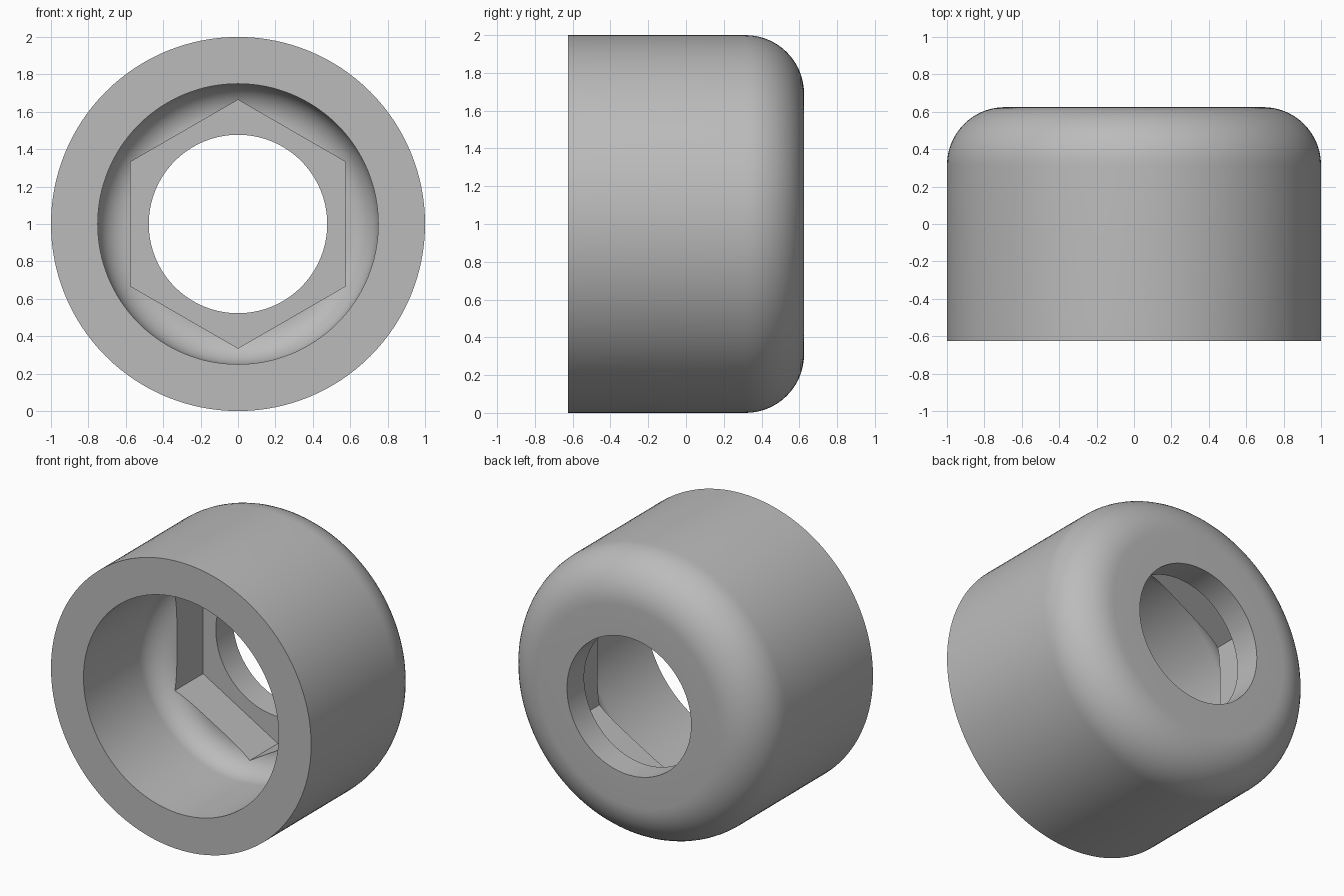
import bpy
import bmesh
import math
from mathutils import Matrix, Vector

cube = bpy.data.objects.get("Cube")
if cube:
    bpy.data.objects.remove(cube, do_unlink=True)

SEGMENTS = 128
BACK, FRONT = 0.625, -0.625
OUTER, BORE, HOLE = 1.0, 0.75, 0.477
BORE_FLOOR, HEX_FLOOR = 0.15, 0.4375
OUTER_FILLET, BORE_FILLET = 0.31, 0.17
HEX_RADIUS = 0.664

# Material
grey = bpy.data.materials.new("plain grey")
grey.use_nodes = True
colour = (0.5, 0.5, 0.5, 1)
grey.diffuse_color = colour
grey.node_tree.nodes["Principled BSDF"].inputs["Base Color"].default_value = colour


def fillet(radius, depth, size, steps=14):
    """Quarter round from the side wall to the face, as (radius, y) points."""
    return [(radius - size + size * math.cos(a), depth - size + size * math.sin(a))
            for a in (math.pi / 2 * i / steps for i in range(steps + 1))]


def make_object(name, bm):
    bmesh.ops.recalc_face_normals(bm, faces=bm.faces)
    mesh = bpy.data.meshes.new(name)
    bm.to_mesh(mesh)
    bm.free()
    mesh.materials.append(grey)
    obj = bpy.data.objects.new(name, mesh)
    bpy.context.collection.objects.link(obj)
    return obj


# Cap body: closed profile turned about the y axis
profile = [(OUTER, FRONT)] + fillet(OUTER, BACK, OUTER_FILLET)
profile += [(HOLE, BACK), (HOLE, BORE_FLOOR)]
profile += fillet(BORE, BORE_FLOOR, BORE_FILLET)[::-1] + [(BORE, FRONT)]
bm = bmesh.new()
verts = [bm.verts.new((r, y, 1)) for r, y in profile]
edges = [bm.edges.new((v, verts[i - 1])) for i, v in enumerate(verts)]
bmesh.ops.spin(bm, geom=verts + edges, cent=(0, 0, 1), axis=(0, 1, 0),
               angle=math.tau, steps=SEGMENTS, use_merge=True)
bmesh.ops.remove_doubles(bm, verts=bm.verts, dist=1e-5)
body = make_object("cap_body", bm)

# Hexagonal pocket, corners at top and bottom
start = -0.2
bm = bmesh.new()
bmesh.ops.create_cone(bm, cap_ends=True, segments=6, radius1=HEX_RADIUS,
                      radius2=HEX_RADIUS, depth=HEX_FLOOR - start)
bmesh.ops.rotate(bm, verts=bm.verts, matrix=Matrix.Rotation(math.pi / 2, 3, "X"))
top = max(bm.verts, key=lambda v: v.co.z).co
turn = math.atan2(top.x, top.z)
bmesh.ops.rotate(bm, verts=bm.verts, matrix=Matrix.Rotation(-turn, 3, "Y"))
bmesh.ops.translate(bm, verts=bm.verts, vec=Vector((0, (HEX_FLOOR + start) / 2, 1)))
cutter = make_object("hex_cutter", bm)
cutter.hide_render = True

cut = body.modifiers.new("hex pocket", "BOOLEAN")
cut.operation = "DIFFERENCE"
cut.solver = "EXACT"
cut.object = cutter
bpy.ops.object.select_all(action="DESELECT")
body.select_set(True)
bpy.context.view_layer.objects.active = body
bpy.ops.object.modifier_apply(modifier=cut.name)
bpy.data.objects.remove(cutter, do_unlink=True)

bpy.ops.object.shade_smooth_by_angle(angle=math.radians(30))
